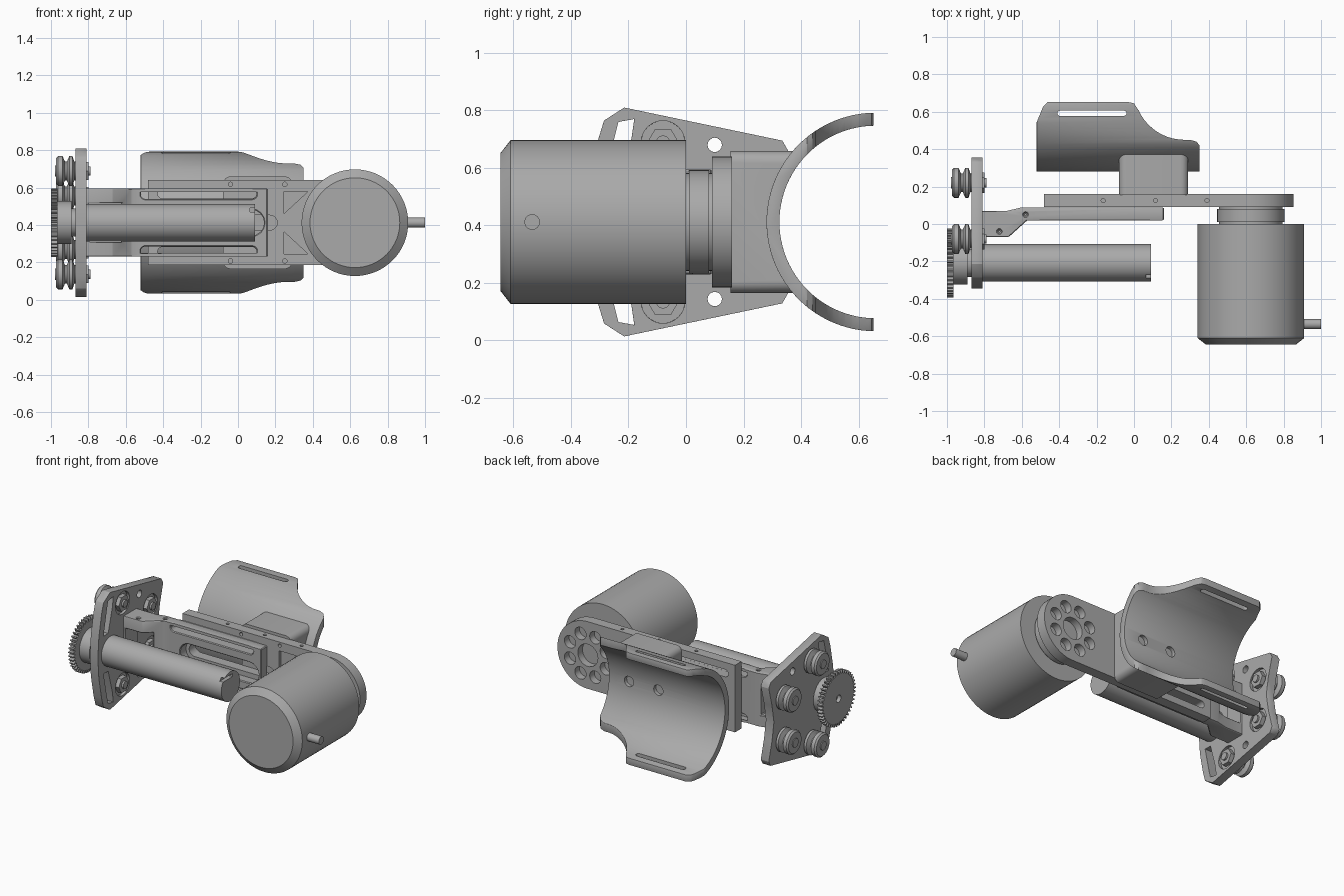
import bpy, bmesh, math

if "Cube" in bpy.data.objects:
    bpy.data.objects.remove(bpy.data.objects["Cube"])

grey = bpy.data.materials.new("satin_grey")
grey.use_nodes = True
grey.diffuse_color = (0.4, 0.4, 0.4, 1)
grey.node_tree.nodes["Principled BSDF"].inputs["Base Color"].default_value = (0.4, 0.4, 0.4, 1)

MID = 0.412        # height of the symmetry plane
TUBE_Y = -0.208    # depth of the tube and gear axis


def to_3d(axis, t, p):
    return {'x': (t, p[0], p[1]), 'y': (p[0], t, p[1]), 'z': (p[0], p[1], t)}[axis]


def loft(name, axis, sections):
    """Skin a stack of (position, outline) sections along an axis and cap both ends."""
    bm = bmesh.new()
    rings = [[bm.verts.new(to_3d(axis, t, p)) for p in pts] for t, pts in sections]
    for a, b in zip(rings, rings[1:]):
        for i in range(len(a)):
            j = (i + 1) % len(a)
            bm.faces.new((a[i], a[j], b[j], b[i]))
    bm.faces.new(rings[0])
    bm.faces.new(rings[-1])
    bmesh.ops.recalc_face_normals(bm, faces=bm.faces)
    mesh = bpy.data.meshes.new(name)
    bm.to_mesh(mesh)
    bm.free()
    mesh.materials.append(grey)
    ob = bpy.data.objects.new(name, mesh)
    bpy.context.collection.objects.link(ob)
    return ob


def prism(name, axis, pts, a, b):
    return loft(name, axis, [(a, pts), (b, pts)])


def circle(c, r, n=48):
    return [(c[0] + r * math.cos(2 * math.pi * i / n), c[1] + r * math.sin(2 * math.pi * i / n))
            for i in range(n)]


def turned(name, axis, c, profile, n=48):
    return loft(name, axis, [(t, circle(c, r, n)) for t, r in profile])


def rect(u0, u1, v0, v1):
    return [(u0, v0), (u1, v0), (u1, v1), (u0, v1)]


def arc(c, r, a0, a1, n):
    return [(c[0] + r * math.cos(math.radians(a0 + (a1 - a0) * i / n)),
             c[1] + r * math.sin(math.radians(a0 + (a1 - a0) * i / n))) for i in range(n + 1)]


def slot(u0, u1, v, h):
    r = h / 2
    return arc((u1 - r, v), r, -90, 90, 8) + arc((u0 + r, v), r, 90, 270, 8)


def round_rect(u0, u1, v0, v1, r):
    return (arc((u1 - r, v1 - r), r, 0, 90, 6) + arc((u0 + r, v1 - r), r, 90, 180, 6)
            + arc((u0 + r, v0 + r), r, 180, 270, 6) + arc((u1 - r, v0 + r), r, 270, 360, 6))


def flip(pts):
    return [(u, 2 * MID - v) for u, v in reversed(pts)]


def bake(ob):
    dg = bpy.context.evaluated_depsgraph_get()
    mesh = bpy.data.meshes.new_from_object(ob.evaluated_get(dg))
    ob.modifiers.clear()
    ob.data = mesh


def cut(ob, cutters, operation='DIFFERENCE'):
    for c in cutters:
        m = ob.modifiers.new("cut", 'BOOLEAN')
        m.operation, m.solver, m.object = operation, 'EXACT', c
    bake(ob)
    for c in cutters:
        bpy.data.objects.remove(c)


def bevel(ob, width, segments=2):
    m = ob.modifiers.new("bevel", 'BEVEL')
    m.width, m.segments, m.limit_method = width, segments, 'ANGLE'
    m.angle_limit = math.radians(40)
    bake(ob)


# Motor with chamfered front and cable stub
motor = (0.625, MID)
turned("motor_body", 'y', motor, [(-0.645, 0.24), (-0.61, 0.285), (0.0, 0.285)], 64)
turned("cable_stub", 'x', (-0.535, MID), [(0.89, 0.027), (1.0, 0.027)], 24)
turned("motor_flange", 'y', motor, [(-0.01, 0.17), (0.01, 0.17), (0.01, 0.18), (0.08, 0.18), (0.08, 0.17), (0.1, 0.17)])

# Arm plate with rounded motor end, bolt circle, slots and pockets
arm = prism("arm_plate", 'y', [(-0.48, 0.185), (0.625, 0.185)] + arc(motor, 0.228, -88, 88, 28)
            + [(0.625, 0.64), (-0.48, 0.64)], 0.09, 0.16)
cutters = [prism("c", 'y', circle(motor, 0.075, 32), 0.11, 0.3)]
for i in range(8):
    a = math.radians(45 * i + 22.5)
    p = (motor[0] + 0.145 * math.cos(a), motor[1] + 0.145 * math.sin(a))
    cutters.append(prism("c", 'y', circle(p, 0.042, 20), 0.11, 0.3))
for z in (0.257, 2 * MID - 0.257):
    cutters.append(prism("c", 'y', slot(-0.43, 0.1, z, 0.05), 0, 0.3))
cutters.append(prism("c", 'y', slot(-0.43, 0.21, MID, 0.08), 0, 0.3))
for x in (-0.04, 0.25):
    for z in (0.207, 2 * MID - 0.207):
        cutters.append(prism("c", 'y', circle((x, z), 0.012, 12), 0, 0.3))
for x in (-0.165, 0.115, 0.39):
    cutters.append(prism("c", 'z', circle((x, 0.125), 0.011, 12), 0.62, 0.7))
pocket = [(0.245, 0.58), (0.375, 0.58), (0.245, 0.46)]
cutters += [prism("c", 'y', p, 0, 0.11) for p in (pocket, flip(pocket))]
cut(arm, cutters)

# Slider bracket: offset plate with long slots and a forked foot
slider = prism("slider_bracket", 'z', [(-0.82, 0.07), (-0.68, 0.07), (-0.6, 0.089), (0.16, 0.089), (0.16, 0.02),
                                       (-0.57, 0.02), (-0.67, -0.07), (-0.82, -0.07)], 0.23, 0.594)
cutters = [prism("c", 'y', slot(-0.52, 0.1, z, 0.05), -0.05, 0.2) for z in (0.26, 2 * MID - 0.26)]
cutters.append(prism("c", 'y', slot(-0.45, 0.14, MID, 0.14), -0.05, 0.2))
cutters.append(prism("c", 'y', rect(-0.8, -0.62, 0.31, 2 * MID - 0.31), -0.2, 0.2))
for p in ((-0.58, 0.05), (-0.72, -0.04)):
    cutters.append(prism("c", 'z', circle(p, 0.011, 12), 0.57, 0.7))
cut(slider, cutters)
bevel(slider, 0.005, 1)

# Drive tube with a notched end
tube = turned("drive_tube", 'x', (TUBE_Y, MID), [(-0.87, 0.1), (0.09, 0.1)])
cut(tube, [prism("c", 'x', rect(-0.35, -0.19, 0.47, 0.49), 0.065, 0.2)])

# Carriage plate: bulging front edge, concave back edge, curved windows
upper = [(0.355, 0.66), (0.335, 0.695), (-0.215, 0.81), (-0.285, 0.765), (-0.305, 0.7), (-0.335, 0.55)]
outline = [(0.3, MID), (0.32, 0.53)] + upper + [(-0.345, MID)] + flip(upper) + [(0.32, 2 * MID - 0.53)]
carriage = prism("carriage_plate", 'x', outline, -0.87, -0.81)
window = [(-0.235, 0.76), (-0.18, 0.77), (-0.19, 0.7), (-0.235, 0.54), (-0.285, 0.54), (-0.25, 0.7)]
cutters = [prism("c", 'x', p, -1, -0.7) for p in (window, flip(window))]
rollers = [(-0.08, 0.688), (0.22, 0.555)]
rollers += flip(rollers)
for p in rollers:
    cutters.append(prism("c", 'x', circle(p, 0.076, 32), -0.83, -0.7))
for z in (0.68, 2 * MID - 0.68):
    cutters.append(prism("c", 'x', circle((0.1, z), 0.025, 16), -1, -0.7))
cut(carriage, cutters)
bevel(carriage, 0.005, 1)

# Grooved rollers with bolts and hex nuts
for i, p in enumerate(rollers, 1):
    turned(f"roller_{i}", 'x', p, [(-0.972, 0.045), (-0.972, 0.07), (-0.962, 0.08), (-0.938, 0.08), (-0.925, 0.05),
                                   (-0.915, 0.05), (-0.902, 0.08), (-0.885, 0.08), (-0.875, 0.05), (-0.86, 0.05)], 32)
    turned(f"roller_bolt_{i}", 'x', p, [(-0.978, 0.03), (-0.84, 0.03)], 16)
    turned(f"roller_nut_{i}", 'x', p, [(-0.835, 0.055), (-0.8, 0.055)], 6)
    turned(f"roller_pin_{i}", 'x', p, [(-0.81, 0.025), (-0.788, 0.025)], 16)

# Drive gear and stepped hub
teeth = []
for i in range(44):
    for k, r in ((0, 0.163), (0.4, 0.163), (0.55, 0.184), (0.85, 0.184)):
        a = 2 * math.pi * (i + k) / 44
        teeth.append((TUBE_Y + r * math.cos(a), MID + r * math.sin(a)))
gear = prism("drive_gear", 'x', teeth, -1.0, -0.965)
cut(gear, [prism("c", 'x', circle((TUBE_Y, MID), 0.025, 20), -1.1, -0.975)])
turned("gear_hub", 'x', (TUBE_Y, MID), [(-0.97, 0.115), (-0.89, 0.115), (-0.89, 0.075), (-0.865, 0.075)])

# Cuff: half shell trimmed to a side outline, with strap slots and screw holes
axis_yz = (0.66, MID)
cuff = prism("arm_cuff", 'x', arc(axis_yz, 0.38, 90, 270, 48) + arc(axis_yz, 0.335, 270, 90, 48), -0.6, 0.4)
trim = ([(-0.52, 0.2), (0.35, 0.2), (0.35, 0.42), (0.335, 0.44), (0.3, 0.45)]
        + arc((0.27, 0.72), 0.27, 270, 205, 10) + [(0.0, 0.645), (-0.03, 0.652), (-0.46, 0.652), (-0.485, 0.63), (-0.52, 0.545)])
cut(cuff, [prism("c", 'z', trim, -0.2, 1)], 'INTERSECT')
bevel(cuff, 0.012)
cut(cuff, [prism("c", 'z', slot(-0.41, -0.04, 0.592, 0.028), -0.2, 1)]
    + [prism("c", 'y', circle((x, MID), 0.035, 20), 0.29, 0.5) for x in (-0.02, 0.2)])

# Pad joining the arm plate to the cuff
pad = prism("cuff_pad", 'y', round_rect(-0.08, 0.29, 0.165, 2 * MID - 0.165, 0.04), 0.155, 0.4)
cut(pad, [prism("c", 'x', circle(axis_yz, 0.36, 64), -1, 1)])

# Smooth the curved faces, keep machined edges sharp
for ob in bpy.context.scene.objects:
    ob.select_set(ob.type == 'MESH')
bpy.context.view_layer.objects.active = arm
bpy.ops.object.shade_smooth_by_angle(angle=math.radians(32))
